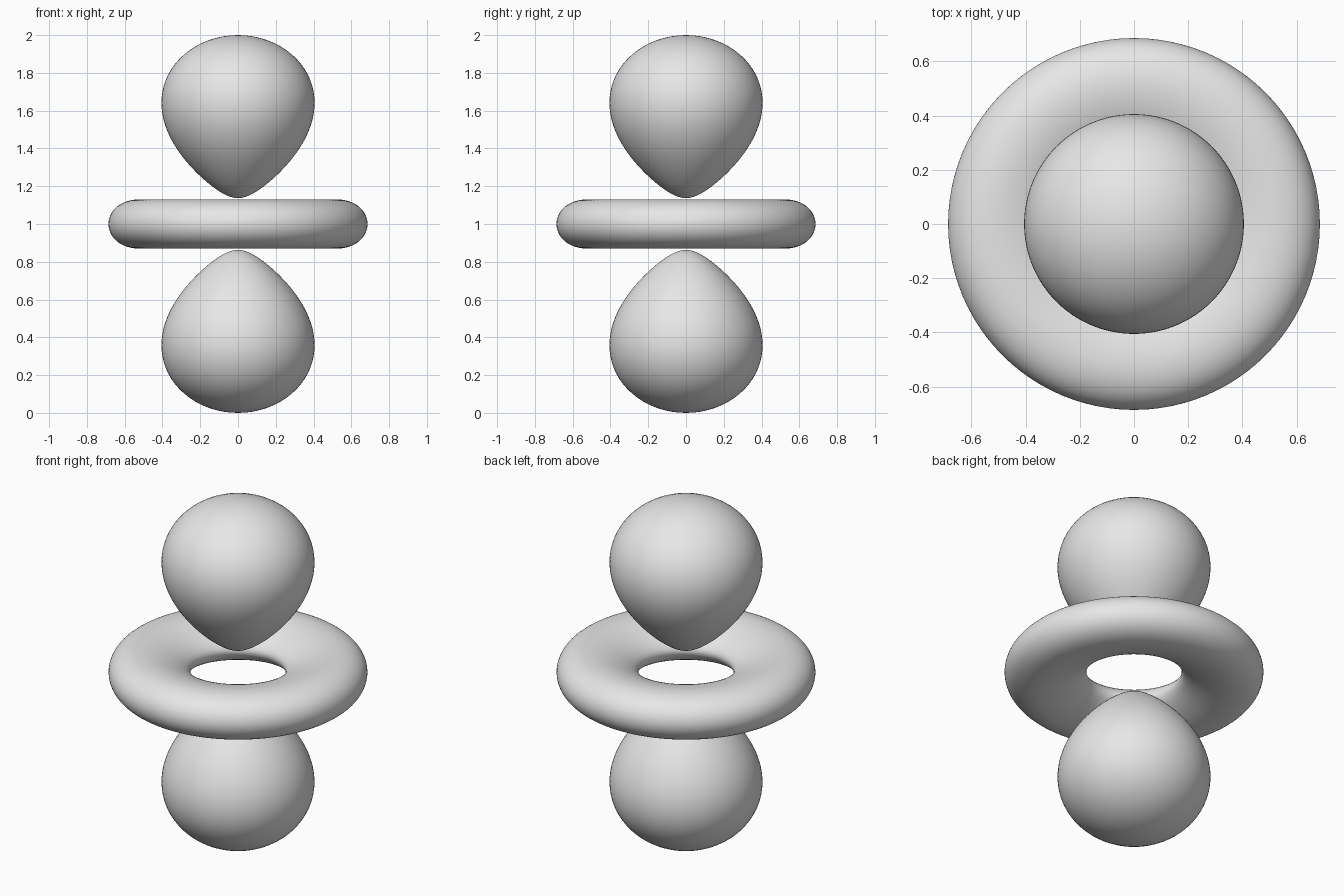
import bpy
import bmesh
from math import exp, sqrt, cos, pi, tau

cube = bpy.data.objects.get("Cube")
if cube:
    bpy.data.objects.remove(cube, do_unlink=True)

# Every part is one level surface of (2z^2 - rho^2) * exp(-DECAY * r)
DECAY = 4.607
LEVEL = 2 * exp(-DECAY)
CENTRE = 1.0
SEGMENTS = 96
STEPS = 48

grey = bpy.data.materials.new("plain grey")
grey.use_nodes = True
grey.diffuse_color = (0.8, 0.8, 0.8, 1)
grey.node_tree.nodes["Principled BSDF"].inputs["Base Color"].default_value = (0.8, 0.8, 0.8, 1)


def ratio(r):
    return LEVEL * exp(DECAY * r) / (r * r)


def root(lo, hi, target):
    """Radius between lo and hi where ratio crosses the target."""
    rising = ratio(hi) > ratio(lo)
    for _ in range(50):
        mid = (lo + hi) / 2
        if (ratio(mid) < target) == rising:
            lo = mid
        else:
            hi = mid
    return lo


def profile(target, sign):
    """Half outline as (rho, z), running from the inner to the outer end."""
    turn = 2 / DECAY
    near, far = root(0.05, turn, target), root(turn, 1.5, target)
    points = []
    for i in range(STEPS + 1):
        r = near + (far - near) * (1 - cos(pi * i / STEPS)) / 2
        c = sqrt(min(1, max(0, (1 + sign * ratio(r)) / 3)))
        if i in (0, STEPS):
            c = 1 if sign > 0 else 0
        points.append((r * sqrt(1 - c * c), r * c))
    return points


def revolve(name, points, closed=False):
    """Spin an outline around the vertical axis."""
    bm = bmesh.new()
    verts = [bm.verts.new((rho, 0, z)) for rho, z in points]
    edges = [bm.edges.new(pair) for pair in zip(verts, verts[1:])]
    if closed:
        edges.append(bm.edges.new((verts[-1], verts[0])))
    bmesh.ops.spin(bm, geom=verts + edges, cent=(0, 0, 0), axis=(0, 0, 1),
                   angle=tau, steps=SEGMENTS, use_duplicate=False)
    bmesh.ops.remove_doubles(bm, verts=bm.verts, dist=0.00005)
    bmesh.ops.recalc_face_normals(bm, faces=bm.faces)
    for face in bm.faces:
        face.smooth = True
    mesh = bpy.data.meshes.new(name)
    bm.to_mesh(mesh)
    bm.free()
    mesh.materials.append(grey)
    obj = bpy.data.objects.new(name, mesh)
    obj.location.z = CENTRE
    bpy.context.collection.objects.link(obj)


# Teardrop lobes, mirrored about the middle
lobe = profile(2, 1)
revolve("upper_lobe", lobe)
revolve("lower_lobe", [(rho, -z) for rho, z in lobe])

# Flattened ring around the waist
half = profile(1, -1)
revolve("middle_ring", half + [(rho, -z) for rho, z in half[-2:0:-1]], closed=True)
